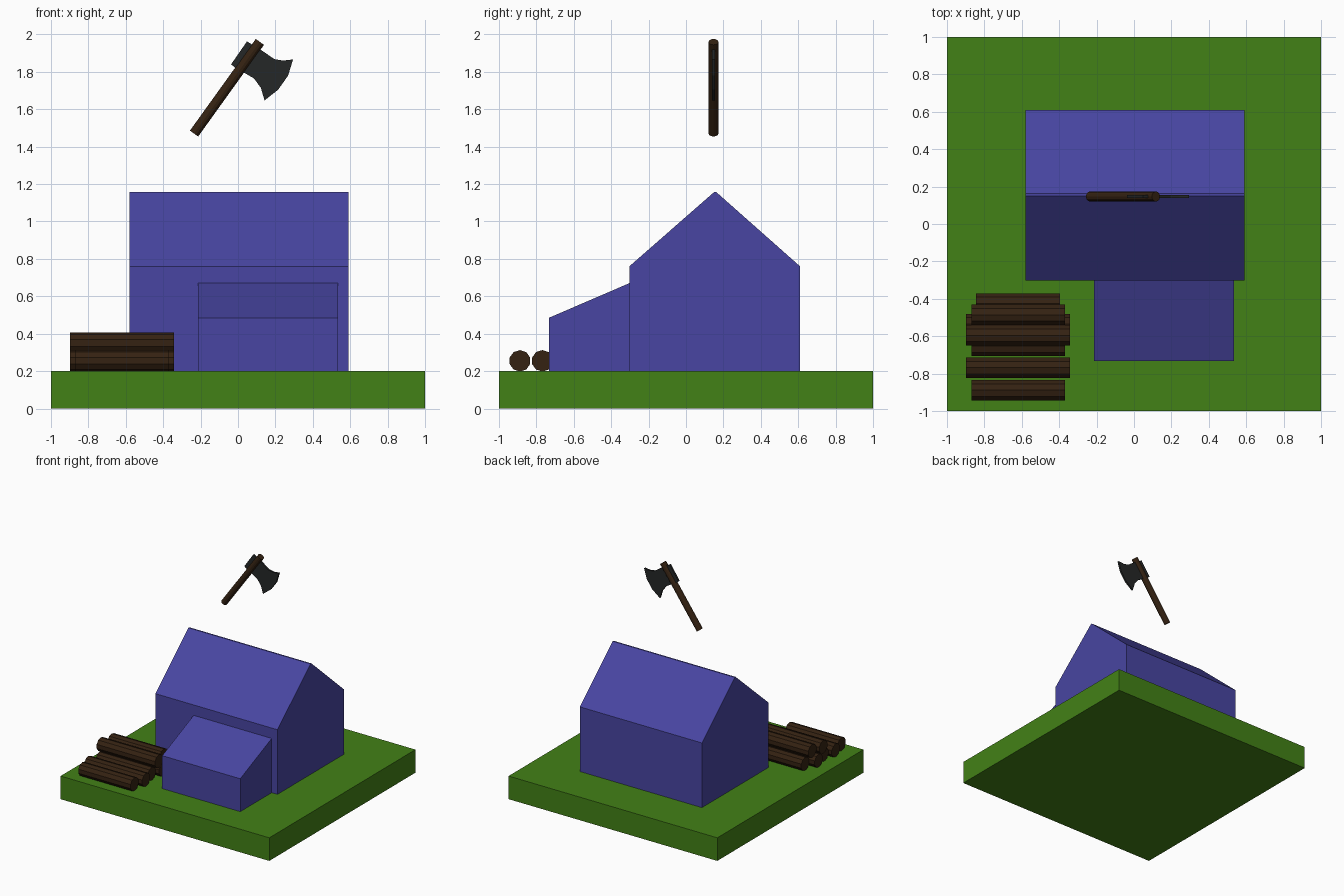
import bpy, bmesh, math
from mathutils import Vector, Matrix

if "Cube" in bpy.data.objects:
    bpy.data.objects.remove(bpy.data.objects["Cube"])


def material(name, rgb):
    m = bpy.data.materials.new(name)
    m.diffuse_color = (*rgb, 1)
    m.use_nodes = True
    m.node_tree.nodes["Principled BSDF"].inputs["Base Color"].default_value = m.diffuse_color
    return m


GRASS = material("grass", (0.055, 0.22, 0.008))
BLUE = material("blue", (0.065, 0.06, 0.36))
WOOD = material("wood", (0.035, 0.016, 0.006))
IRON = material("iron", (0.018, 0.02, 0.02))


def finish(name, bm, mat):
    bmesh.ops.recalc_face_normals(bm, faces=bm.faces)
    mesh = bpy.data.meshes.new(name)
    bm.to_mesh(mesh)
    bm.free()
    mesh.materials.append(mat)
    ob = bpy.data.objects.new(name, mesh)
    bpy.context.collection.objects.link(ob)
    return ob


def prism(name, points, offset, mat):
    """Extrude a closed outline of 3D points along an offset."""
    bm = bmesh.new()
    face = bm.faces.new([bm.verts.new(p) for p in points])
    ext = bmesh.ops.extrude_face_region(bm, geom=[face])
    moved = [g for g in ext["geom"] if isinstance(g, bmesh.types.BMVert)]
    bmesh.ops.translate(bm, verts=moved, vec=offset)
    return finish(name, bm, mat)


def rod(name, a, b, radius, sides, mat):
    """Capped cylinder between two points."""
    a, b = Vector(a), Vector(b)
    d = b - a
    bm = bmesh.new()
    rot = d.to_track_quat('Z', 'Y').to_matrix().to_4x4()
    # first vertex points along the y axis
    spin = Matrix.Rotation(math.pi / 2, 4, 'Z')
    local = rot.inverted() @ Vector((0, 1, 0))
    spin = Matrix.Rotation(math.atan2(local.y, local.x), 4, 'Z')
    bmesh.ops.create_cone(bm, cap_ends=True, segments=sides, radius1=radius,
                          radius2=radius, depth=d.length,
                          matrix=Matrix.Translation((a + b) / 2) @ rot @ spin)
    return finish(name, bm, mat)


def along_x(name, profile, x0, x1, mat):
    return prism(name, [(x0, y, z) for y, z in profile], (x1 - x0, 0, 0), mat)


# Lawn slab
along_x("lawn", [(-1, 0), (1, 0), (1, 0.2), (-1, 0.2)], -1, 1, GRASS)

# Gabled house and lean-to
along_x("house", [(-0.303, 0.2), (0.61, 0.2), (0.61, 0.76), (0.162, 1.157),
                  (0.15, 1.157), (-0.303, 0.76)], -0.58, 0.59, BLUE)
along_x("lean_to", [(-0.733, 0.2), (-0.303, 0.2), (-0.303, 0.67),
                    (-0.733, 0.485)], -0.213, 0.535, BLUE)

# Log pile: y, z, half length
LOGS = [(-0.888, 0.255, 0.25), (-0.768, 0.255, 0.277), (-0.652, 0.255, 0.25),
        (-0.535, 0.255, 0.277), (-0.425, 0.255, 0.225),
        (-0.595, 0.35, 0.279), (-0.486, 0.35, 0.25)]
for i, (y, z, h) in enumerate(LOGS):
    rod(f"log_{i + 1}", (-0.62 - h, y, z), (-0.62 + h, y, z), 0.0575, 10, WOOD)

# Axe handle
AXE_Y = 0.147
rod("axe_handle", (-0.235, AXE_Y, 1.47), (0.117, AXE_Y, 1.96), 0.027, 12, WOOD)

# Thin axe head outline (x, z)
HEAD = [(0.048, 1.963), (0.085, 1.94), (0.13, 1.912), (0.195, 1.868),
        (0.24, 1.86), (0.294, 1.866), (0.268, 1.78), (0.215, 1.705),
        (0.142, 1.647), (0.122, 1.715), (0.085, 1.765), (0.03, 1.797),
        (-0.004, 1.813), (-0.037, 1.84)]
prism("axe_head", [(x, AXE_Y - 0.008, z) for x, z in HEAD], (0, 0.016, 0), IRON)
